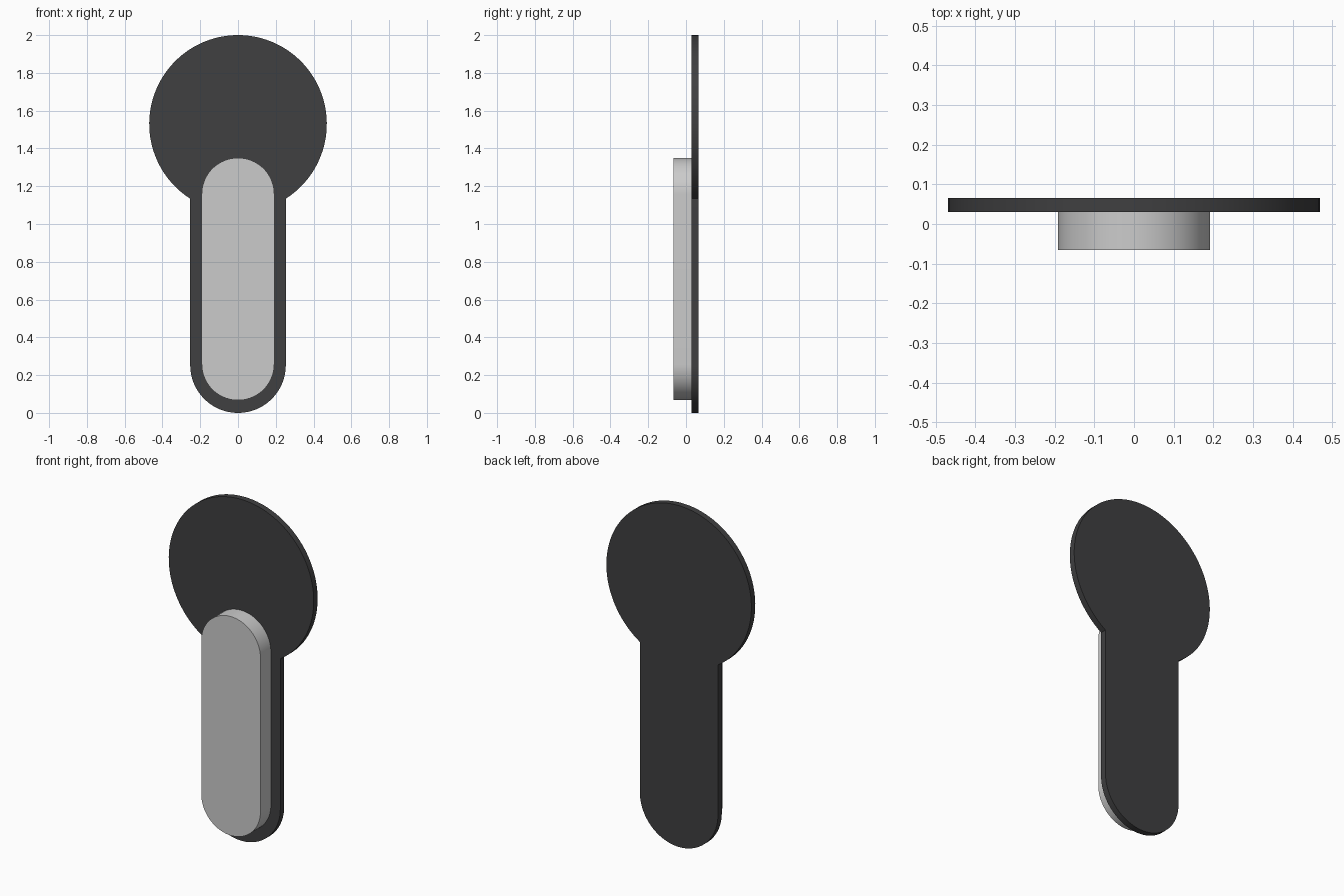
import bpy, bmesh
from math import sin, cos, pi, asin

if "Cube" in bpy.data.objects:
    bpy.data.objects.remove(bpy.data.objects["Cube"])


def arc(cz, r, a0, a1, n):
    """Points (x, z) along an arc centred on x = 0."""
    return [(r * cos(a0 + (a1 - a0) * i / n), cz + r * sin(a0 + (a1 - a0) * i / n))
            for i in range(n + 1)]


def slab(name, outline, y_front, y_back):
    """Extrude an (x, z) outline along y into a solid plate."""
    bm = bmesh.new()
    face = bm.faces.new([bm.verts.new((x, y_front, z)) for x, z in outline])
    ext = bmesh.ops.extrude_face_region(bm, geom=[face], use_keep_orig=True)
    verts = [g for g in ext["geom"] if isinstance(g, bmesh.types.BMVert)]
    bmesh.ops.translate(bm, verts=verts, vec=(0, y_back - y_front, 0))
    bmesh.ops.recalc_face_normals(bm, faces=bm.faces)
    mesh = bpy.data.meshes.new(name)
    bm.to_mesh(mesh)
    bm.free()
    obj = bpy.data.objects.new(name, mesh)
    bpy.context.collection.objects.link(obj)
    bpy.ops.object.select_all(action='DESELECT')
    obj.select_set(True)
    bpy.context.view_layer.objects.active = obj
    bpy.ops.object.shade_smooth_by_angle(angle=pi / 6)
    return obj


# Keyhole-shaped backing plate: round head joined to a round-ended stem
HEAD_R, STEM_R = 0.47, 0.253
gap = asin(STEM_R / HEAD_R)
keyhole = (arc(STEM_R, STEM_R, pi, 2 * pi, 48)
           + arc(2 - HEAD_R, HEAD_R, -pi / 2 + gap, 1.5 * pi - gap, 96))
plate = slab("backing_plate", keyhole, 0.03, 0.066)

dark = bpy.data.materials.new("dark_plate")
dark.diffuse_color = (0.05, 0.05, 0.052, 1)
dark.use_nodes = True
dark.node_tree.nodes["Principled BSDF"].inputs["Base Color"].default_value = dark.diffuse_color
plate.data.materials.append(dark)

# Raised round-ended grip on the front
GRIP_R = 0.192
grip = arc(0.067 + GRIP_R, GRIP_R, pi, 2 * pi, 48) + arc(1.35 - GRIP_R, GRIP_R, 0, pi, 48)
slab("raised_grip", grip, -0.066, 0.03)
